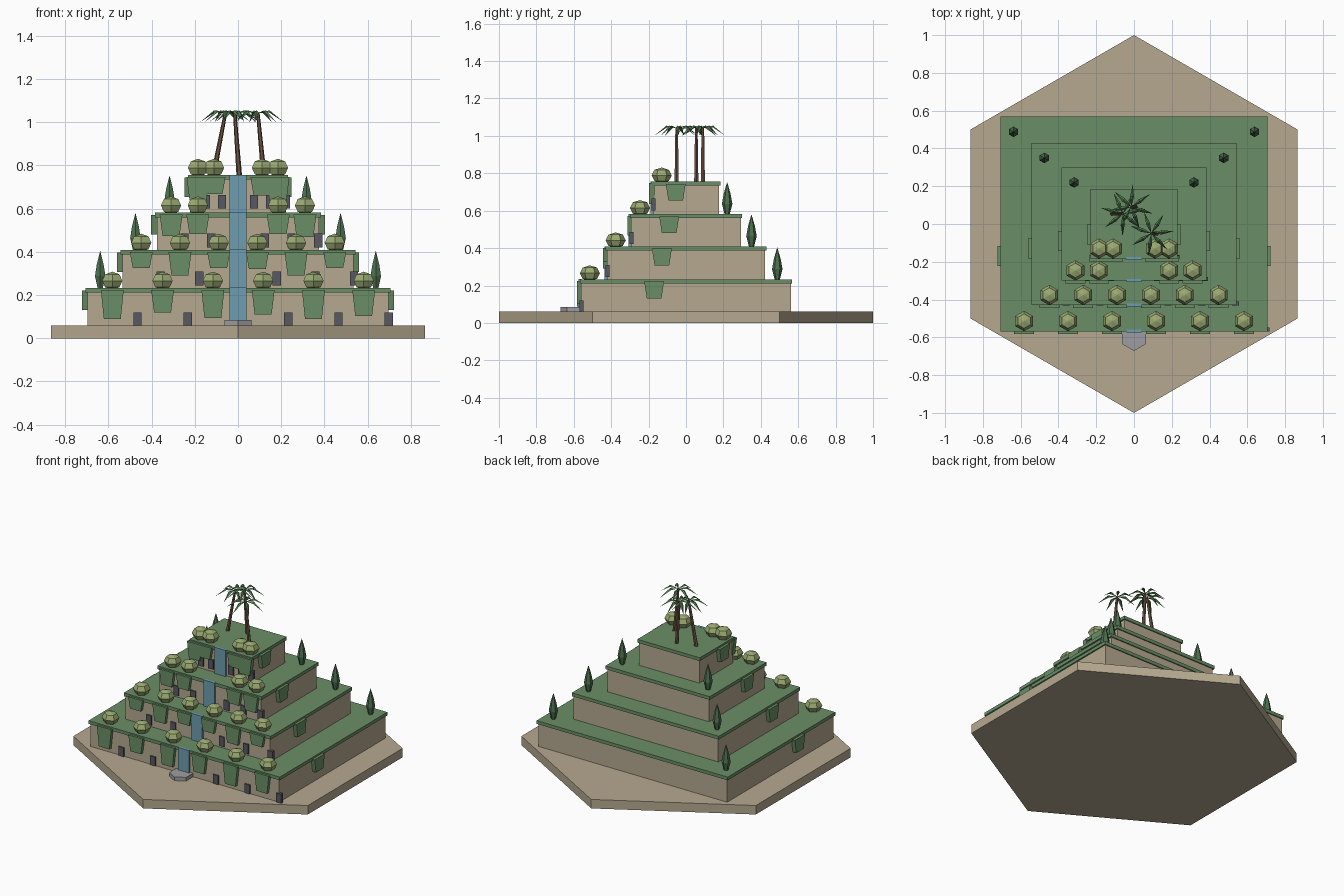
import bpy, bmesh, math
from mathutils import Vector, Matrix

if "Cube" in bpy.data.objects:
    bpy.data.objects.remove(bpy.data.objects["Cube"])


def mat(name, r, g, b):
    m = bpy.data.materials.new(name)
    lin = lambda c: ((c / 255 + 0.055) / 1.055) ** 2.4
    m.diffuse_color = (lin(r), lin(g), lin(b), 1)
    m.use_nodes = True
    m.node_tree.nodes["Principled BSDF"].inputs["Base Color"].default_value = m.diffuse_color
    return m


STONE = mat("sandstone", 182, 169, 144)
GRASS = mat("terrace_green", 106, 143, 102)
BUSH = mat("olive_bush", 154, 170, 114)
CYPRESS = mat("dark_cypress", 78, 112, 80)
WATER = mat("water_blue", 110, 158, 176)
DOOR = mat("doorway_dark", 88, 88, 98)
RIM = mat("pool_grey", 158, 158, 162)
TRUNK = mat("palm_bark", 112, 86, 70)
FROND = mat("palm_leaf", 82, 124, 82)


def finish(name, bm, material):
    bmesh.ops.recalc_face_normals(bm, faces=bm.faces)
    me = bpy.data.meshes.new(name)
    bm.to_mesh(me)
    bm.free()
    me.materials.append(material)
    ob = bpy.data.objects.new(name, me)
    bpy.context.collection.objects.link(ob)
    return ob


def box(name, x0, x1, y0, y1, z0, z1, material):
    bm = bmesh.new()
    bmesh.ops.create_cube(bm, size=1)
    for v in bm.verts:
        v.co = ((x0 + x1) / 2 + v.co.x * (x1 - x0),
                (y0 + y1) / 2 + v.co.y * (y1 - y0),
                (z0 + z1) / 2 + v.co.z * (z1 - z0))
    return finish(name, bm, material)


def lathe(name, profile, loc, material, sides=6):
    """Stack of rings (radius, height), corners pointing along y; r = 0 is a tip."""
    bm = bmesh.new()
    rings = []
    for r, z in profile:
        n = sides if r > 0 else 1
        rings.append([bm.verts.new((loc[0] + r * math.sin(2 * math.pi * i / sides),
                                    loc[1] + r * math.cos(2 * math.pi * i / sides),
                                    loc[2] + z)) for i in range(n)])
    for a, b in zip(rings, rings[1:]):
        for i in range(sides):
            q = [a[i % len(a)], a[(i + 1) % len(a)], b[(i + 1) % len(b)], b[i % len(b)]]
            bm.faces.new(list(dict.fromkeys(q)))
    for ring in (rings[0], rings[-1]):
        if len(ring) > 1:
            bm.faces.new(ring)
    return finish(name, bm, material)


def vine(name, x, y, top, depth, angle):
    """Tapered hanging clump whose outward side faces -y before turning."""
    bm = bmesh.new()
    bmesh.ops.create_cube(bm, size=1)
    for v in bm.verts:
        up = v.co.z > 0
        half = 0.053 if up else 0.039
        v.co = (math.copysign(half, v.co.x), v.co.y * 0.03, 0 if up else -depth)
    bmesh.ops.transform(bm, verts=bm.verts,
                        matrix=Matrix.Translation((x, y, top)) @ Matrix.Rotation(angle, 4, 'Z'))
    finish(name, bm, GRASS)


# Hexagonal ground and pool
lathe("ground", [(1, 0), (1, 0.06)], (0, 0, 0), STONE)
lathe("pool_rim", [(0.072, 0.01), (0.072, 0.085)], (0, -0.6, 0), RIM)

# Tiers: slab half x, slab half y, bottom, top, outermost bush x, door lift, vine depths
TIERS = [
    (0.706, 0.568, 0.06, 0.233, 0.582, -0.004, (.135, .105, .13, .115, .135, .12)),
    (0.543, 0.430, 0.233, 0.409, 0.448, 0.012, (.075, .11, .075, .08, .11, .075)),
    (0.385, 0.300, 0.409, 0.582, 0.310, 0.012, (.10, .09, 0, 0, .09, .105)),
    (0.231, 0.184, 0.582, 0.756, 0.185, 0.018, (.11, .08, 0, 0, .085, .11)),
]
for t, (hx, hy, z0, z1, a, lift, depths) in enumerate(TIERS, 1):
    box(f"tier_{t}_wall", -hx + .009, hx - .009, -hy + .007, hy - .007, z0, z1 - .02, STONE)
    box(f"tier_{t}_terrace", -hx, hx, -hy, hy, z1 - .022, z1, GRASS)
    box(f"tier_{t}_waterfall", -.04, .04, -hy - .007, -hy + .01, z0, z1 + .001, WATER)
    step = a * 2 / 5
    for i, depth in enumerate(depths):
        x = -a + i * step
        # Bush and hanging vine, leaving the waterfall free
        if depth:
            r, h = 0.054, 0.042
            lathe(f"bush_{t}_{i}", [(0, -h), (r * .71, -h * .71), (r, 0), (r * .71, h * .71), (0, h)],
                  (x, -hy + .054, z1 + .033), BUSH)
            vine(f"front_vine_{t}_{i}", x, -hy + .001, z1 - .009, depth, 0)
        # Doorways between the vines
        xd = x + step / 2
        if abs(xd) > 0.05:
            box(f"doorway_{t}_{i}", xd - .019, xd + .019, -hy - .001, -hy + .02,
                z0 + lift, z0 + lift + .064, DOOR)
    # Side vines and back cypresses
    for s, side in ((-1, "left"), (1, "right")):
        vine(f"{side}_vine_{t}", s * (hx + .002), -.3 * hy, z1 - .012, .09, s * math.pi / 2)
        if t < 4:
            lathe(f"{side}_cypress_{t}", [(.014, 0), (.028, .055), (.018, .11), (0, .172)],
                  (s * (hx - .068), hy - .08, z1), CYPRESS)


# Palms on the top terrace
def palm(n, base, top, turn):
    bm = bmesh.new()
    rings = []
    for p, r in ((base, .013), (top, .008)):
        rings.append([bm.verts.new(p + Vector((r * math.cos(k * math.pi / 3),
                                               r * math.sin(k * math.pi / 3), 0))) for k in range(6)])
    for k in range(6):
        j = (k + 1) % 6
        bm.faces.new((rings[0][k], rings[0][j], rings[1][j], rings[1][k]))
    bm.faces.new(rings[0])
    bm.faces.new(rings[1])
    finish(f"palm_trunk_{n}", bm, TRUNK)
    # Drooping fronds folded along the spine
    bm = bmesh.new()
    for k in range(7):
        ang = turn + k * 2 * math.pi / 7
        d = Vector((math.cos(ang), math.sin(ang), 0))
        w = Vector((-d.y, d.x, 0)) * .011
        up = Vector((0, 0, 1))
        root = bm.verts.new(top)
        mid = bm.verts.new(top + d * .055 + up * .012)
        tip = bm.verts.new(top + d * .12 - up * .042)
        for sgn in (-1, 1):
            edge = bm.verts.new(top + d * .055 + w * sgn + up * .002)
            bm.faces.new((root, mid, edge))
            bm.faces.new((mid, tip, edge))
    finish(f"palm_fronds_{n}", bm, FROND)


palm(1, Vector((-.115, .055, .75)), Vector((-.058, .055, 1.043)), 0.2)
palm(2, Vector((.006, .09, .75)), Vector((-.015, .09, 1.043)), 0.6)
palm(3, Vector((.12, -.05, .75)), Vector((.092, -.05, 1.043)), 1.0)
